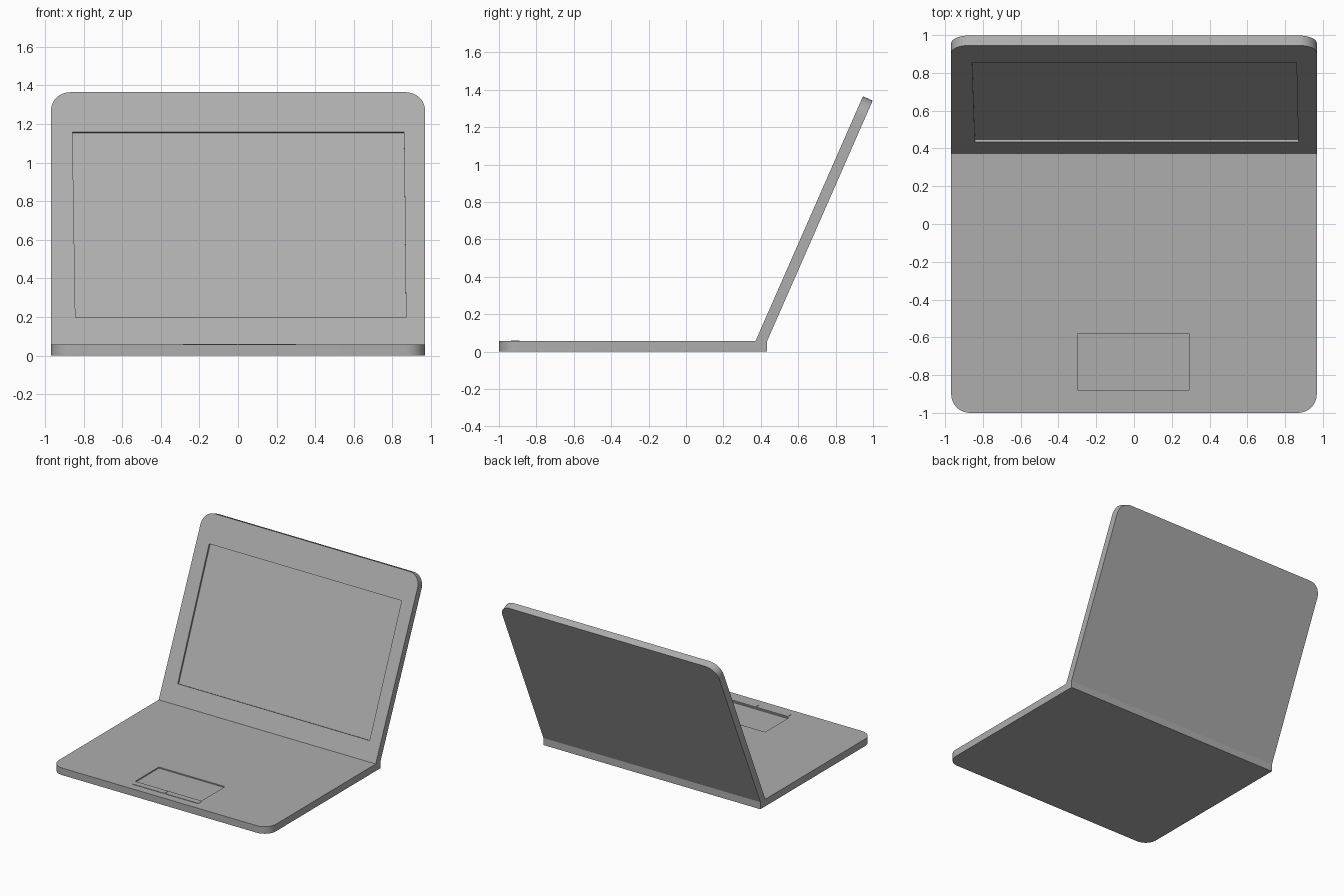
import bpy, bmesh, math
from mathutils import Matrix

if "Cube" in bpy.data.objects:
    bpy.data.objects.remove(bpy.data.objects["Cube"])

HALF, THICK = 0.968, 0.057
HINGE_Y = 0.372
TILT = math.radians(66.3)

# Mid grey casing
grey = bpy.data.materials.new("mid_grey")
grey.diffuse_color = (0.42, 0.42, 0.42, 1)
grey.use_nodes = True
grey.node_tree.nodes["Principled BSDF"].inputs["Base Color"].default_value = grey.diffuse_color


def prism(name, outline, low, high, matrix=Matrix()):
    """Extrude a counter-clockwise outline between two local heights."""
    bm = bmesh.new()
    bottom = [bm.verts.new((x, y, low)) for x, y in outline]
    top = [bm.verts.new((x, y, high)) for x, y in outline]
    bm.faces.new(bottom[::-1])
    bm.faces.new(top)
    n = len(outline)
    for i in range(n):
        j = (i + 1) % n
        bm.faces.new((bottom[i], bottom[j], top[j], top[i]))
    mesh = bpy.data.meshes.new(name)
    bm.to_mesh(mesh)
    bm.free()
    mesh.materials.append(grey)
    obj = bpy.data.objects.new(name, mesh)
    obj.matrix_world = matrix
    bpy.context.collection.objects.link(obj)
    return obj


def panel_outline(y_hinge, y_end, r=0.1, steps=10):
    """Square corners at the hinge, rounded corners at the far end."""
    s = 1 if y_end > y_hinge else -1
    pts = [(-HALF, y_hinge), (HALF, y_hinge)]
    for side in (1, -1):
        arc = [(side * (HALF - r + r * math.cos(a)), y_end - s * (r - r * math.sin(a)))
               for a in (math.pi / 2 * i / steps for i in range(steps + 1))]
        pts += arc if side == 1 else arc[::-1]
    return pts if s == 1 else pts[::-1]


def recess(obj, outline, depth):
    """Cut a shallow pocket in the panel's top face (local z = 0)."""
    cutter = prism("pocket_cutter", outline, -depth, 0.1, obj.matrix_world.copy())
    cutter.hide_render = True
    mod = obj.modifiers.new("pocket", 'BOOLEAN')
    mod.operation, mod.solver, mod.object = 'DIFFERENCE', 'EXACT', cutter
    bpy.ops.object.select_all(action='DESELECT')
    bpy.context.view_layer.objects.active = obj
    obj.select_set(True)
    bpy.ops.object.modifier_apply(modifier=mod.name)
    bpy.data.objects.remove(cutter)
    bpy.ops.object.shade_smooth_by_angle(angle=math.radians(30))


def rect(x0, x1, y0, y1):
    return [(x0, y0), (x1, y0), (x1, y1), (x0, y1)]


# Keyboard base with touchpad pocket
base_top = Matrix.Translation((0, 0, THICK))
base = prism("base", panel_outline(HINGE_Y + THICK / math.sin(TILT), -1), -THICK, 0, base_top)
recess(base, rect(-0.3, 0.29, -0.88, -0.58), 0.009)

# Two thin touchpad buttons
for side, x0, x1 in (("left", -0.285, -0.002), ("right", 0.002, 0.3)):
    prism(side + "_button", rect(x0, x1, -0.935, -0.89), -0.01, 0.003, base_top)

# Tilted lid, its lower end mitred to sit flat on the base
hinge = Matrix.Translation((0, HINGE_Y, THICK)) @ Matrix.Rotation(TILT, 4, 'X')
lid = prism("lid", panel_outline(0, 1.428), -THICK, 0, hinge)
for v in lid.data.vertices:
    if v.co.y < 0.001 and v.co.z < -0.01:
        v.co.y += THICK / math.tan(TILT)

# Screen pocket, very slightly skewed
recess(lid, [(-0.842, 0.153), (0.87, 0.153), (0.86, 1.204), (-0.857, 1.204)], 0.015)
